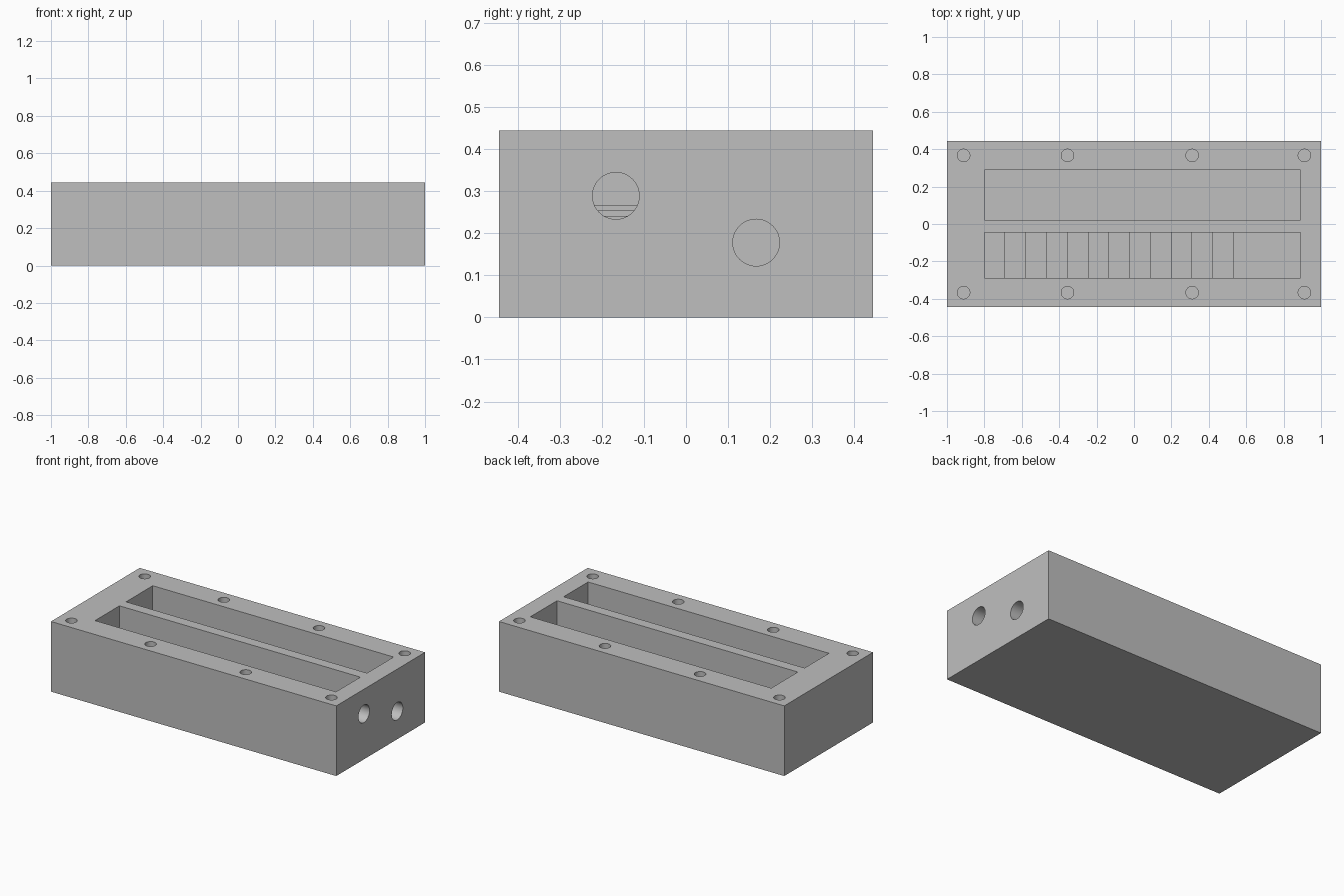
import bpy
import bmesh
import math
from mathutils import Matrix, Vector

if "Cube" in bpy.data.objects:
    bpy.data.objects.remove(bpy.data.objects["Cube"], do_unlink=True)

U = 1 / 90  # working units to scene units

grey = bpy.data.materials.new("light grey")
grey.use_nodes = True
colour = (0.52, 0.52, 0.52, 1)
grey.diffuse_color = colour
grey.node_tree.nodes["Principled BSDF"].inputs["Base Color"].default_value = colour


def finish(name, bm):
    bmesh.ops.scale(bm, vec=(U, U, U), verts=bm.verts)
    bmesh.ops.recalc_face_normals(bm, faces=bm.faces)
    mesh = bpy.data.meshes.new(name)
    bm.to_mesh(mesh)
    bm.free()
    mesh.materials.append(grey)
    obj = bpy.data.objects.new(name, mesh)
    bpy.context.collection.objects.link(obj)
    return obj


def prism(name, profile, y0, y1):
    """Extrude an (x, z) outline from y0 to y1."""
    bm = bmesh.new()
    face = bm.faces.new([bm.verts.new((x, y0, z)) for x, z in profile])
    moved = bmesh.ops.extrude_face_region(bm, geom=[face])["geom"]
    verts = [v for v in moved if isinstance(v, bmesh.types.BMVert)]
    bmesh.ops.translate(bm, vec=(0, y1 - y0, 0), verts=verts)
    return finish(name, bm)


def cylinder(name, centre, radius, depth, axis):
    bm = bmesh.new()
    turn = Vector((0, 0, 1)).rotation_difference(Vector(axis)).to_matrix().to_4x4()
    bmesh.ops.create_cone(bm, cap_ends=True, segments=48, radius1=radius,
                          radius2=radius, depth=depth,
                          matrix=Matrix.Translation(centre) @ turn)
    return finish(name, bm)


def rect(x0, x1, z0, z1):
    return [(x0, z0), (x1, z0), (x1, z1), (x0, z1)]


# Solid block
block = prism("housing_block", rect(-90, 90, 0, 40), -40, 40)
cutters = []

# Flat-floored rear pocket
cutters.append(prism("rear_pocket", rect(-72, 80, 10, 45), 2, 26))

# Front pocket with a staircase floor descending towards +x
steps, low, high = 12, 10, 24
stair = [(80, 45), (-72, 45), (-72, high)]
for i in range(1, steps + 1):
    x = -72 + 10 * i
    drop = (high - low) / steps
    stair += [(x, high - drop * (i - 1)), (x, high - drop * i)]
stair.append((80, low))
cutters.append(prism("front_pocket", stair, -26, -4))

# Ports through the end wall
for y, z in ((-15, 26), (15, 16)):
    cutters.append(cylinder("end_port", (85, y, z), 5, 20, (1, 0, 0)))

# Blind screw holes around the rim
for x in (-82, -32, 28, 82):
    for y in (-33, 33):
        cutters.append(cylinder("screw_hole", (x, y, 35), 3, 30, (0, 0, 1)))

# Cut everything from the block, then drop the cutters
bpy.ops.object.select_all(action="DESELECT")
bpy.context.view_layer.objects.active = block
block.select_set(True)
for cutter in cutters:
    cutter.hide_render = True
    mod = block.modifiers.new("cut", "BOOLEAN")
    mod.operation = "DIFFERENCE"
    mod.solver = "EXACT"
    mod.object = cutter
    bpy.ops.object.modifier_apply(modifier=mod.name)
    bpy.data.objects.remove(cutter, do_unlink=True)

bpy.ops.object.shade_smooth_by_angle(angle=math.radians(30))
